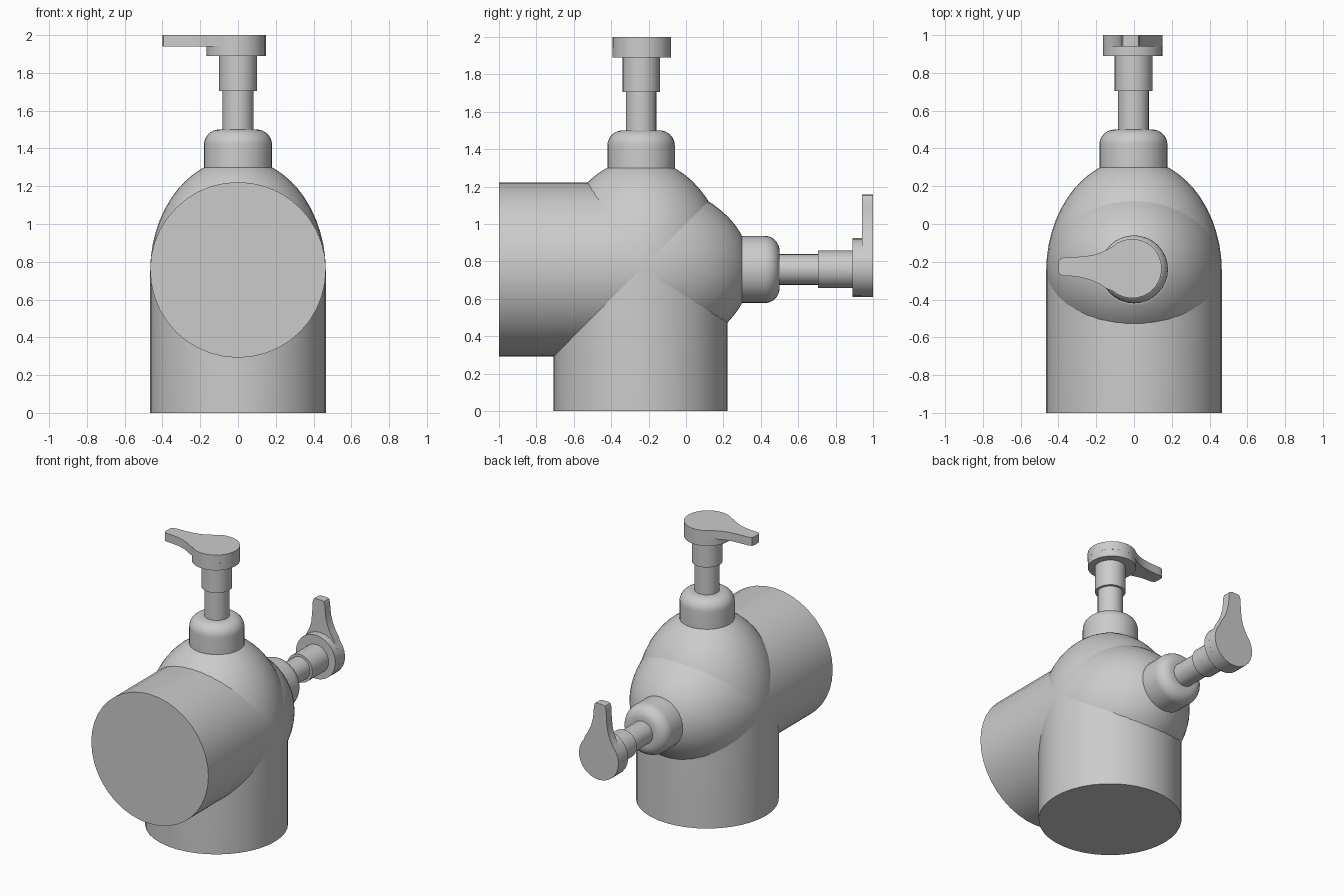
import bpy, bmesh, math
from mathutils import Matrix, Vector

if "Cube" in bpy.data.objects:
    bpy.data.objects.remove(bpy.data.objects["Cube"])

GREY = (0.6, 0.6, 0.6, 1)
mat = bpy.data.materials.new("plain grey")
mat.use_nodes = True
mat.diffuse_color = GREY
mat.node_tree.nodes["Principled BSDF"].inputs["Base Color"].default_value = GREY


def finish(bm, name, frame):
    """Turn a bmesh into a placed object with smooth shading and sharp edges."""
    bmesh.ops.remove_doubles(bm, verts=bm.verts, dist=1e-5)
    bmesh.ops.recalc_face_normals(bm, faces=bm.faces)
    me = bpy.data.meshes.new(name)
    bm.to_mesh(me)
    bm.free()
    me.materials.append(mat)
    ob = bpy.data.objects.new(name, me)
    bpy.context.collection.objects.link(ob)
    ob.matrix_world = frame
    bpy.ops.object.select_all(action='DESELECT')
    ob.select_set(True)
    bpy.context.view_layer.objects.active = ob
    bpy.ops.object.shade_smooth_by_angle(angle=math.radians(35))


def lathe(name, profile, frame, sides=32, offset=0.0):
    """Revolve (radius, height) points about the local z axis."""
    bm = bmesh.new()
    vs = [bm.verts.new((r, 0, z)) for r, z in profile]
    es = [bm.edges.new(p) for p in zip(vs, vs[1:])]
    bmesh.ops.spin(bm, geom=vs + es, cent=(0, 0, 0), axis=(0, 0, 1),
                   angle=math.tau, steps=sides, use_duplicate=False)
    bmesh.ops.translate(bm, verts=bm.verts, vec=(0, offset, 0))
    finish(bm, name, frame)


def prism(bm, outline, z0, z1):
    """Extrude a closed outline between two heights."""
    face = bm.faces.new([bm.verts.new((x, y, z0)) for x, y in outline])
    ext = bmesh.ops.extrude_face_region(bm, geom=[face], use_keep_orig=True)
    top = [v for v in ext["geom"] if isinstance(v, bmesh.types.BMVert)]
    bmesh.ops.translate(bm, verts=top, vec=(0, 0, z1 - z0))


def pump_head(name, frame):
    """Round press head with a thin tapering spout along local -x."""
    cx, cy, r = -0.01, 0.007, 0.157

    def arc(a0, a1, n):
        return [(cx + r * math.cos(math.radians(a0 + (a1 - a0) * i / n)),
                 cy + r * math.sin(math.radians(a0 + (a1 - a0) * i / n)))
                for i in range(n + 1)]

    bm = bmesh.new()
    prism(bm, arc(0, 345, 23), 1.89, 1.94)
    # upper spout edge, swept from head to tip, then the lower edge back
    side = [(-0.14, 0.105), (-0.18, 0.083), (-0.225, 0.066), (-0.28, 0.055),
            (-0.33, 0.050), (-0.37, 0.049), (-0.395, 0.040), (-0.40, 0.025)]
    upper = [(x, y + 0.017 * min(1, (-x - 0.1) / 0.2)) for x, y in side]
    lower = [(x, -y + 0.017 * min(1, (-x - 0.1) / 0.2)) for x, y in reversed(side)]
    prism(bm, arc(-132, 132, 20) + upper + lower, 1.94, 2.0)
    finish(bm, name, frame)


def dispenser(prefix, frame):
    # body: straight wall, then an elliptical shoulder
    shoulder = [(0.465 * math.sqrt(1 - (d / 0.596) ** 2), 0.75 + d)
                for d in [0.55 * math.sin(i / 12 * math.pi / 2) for i in range(13)]]
    lathe(prefix + "_body", [(0, 0), (0.465, 0)] + shoulder + [(0, 1.3)], frame, 40)
    # collar with rounded top
    rim = [(0.10 + 0.08 * math.cos(a), 1.42 + 0.08 * math.sin(a))
           for a in [i / 8 * math.pi / 2 for i in range(9)]]
    lathe(prefix + "_collar", [(0, 1.28), (0.18, 1.28)] + rim + [(0, 1.5)],
          frame, 32, 0.003)
    lathe(prefix + "_stem", [(0, 1.48), (0.082, 1.48), (0.082, 1.72), (0, 1.72)],
          frame, 24, 0.003)
    lathe(prefix + "_sleeve", [(0, 1.705), (0.1, 1.705), (0.1, 1.9), (0, 1.9)],
          frame, 24, 0.003)
    pump_head(prefix + "_pump_head", frame)


# upright bottle, and the same bottle lying with its pump toward the back
dispenser("upright", Matrix.Translation((0, -0.243, 0)))
lying = Matrix(((0, -1, 0, 0), (0, 0, 1, -1), (-1, 0, 0, 0.757), (0, 0, 0, 1)))
dispenser("lying", lying)
